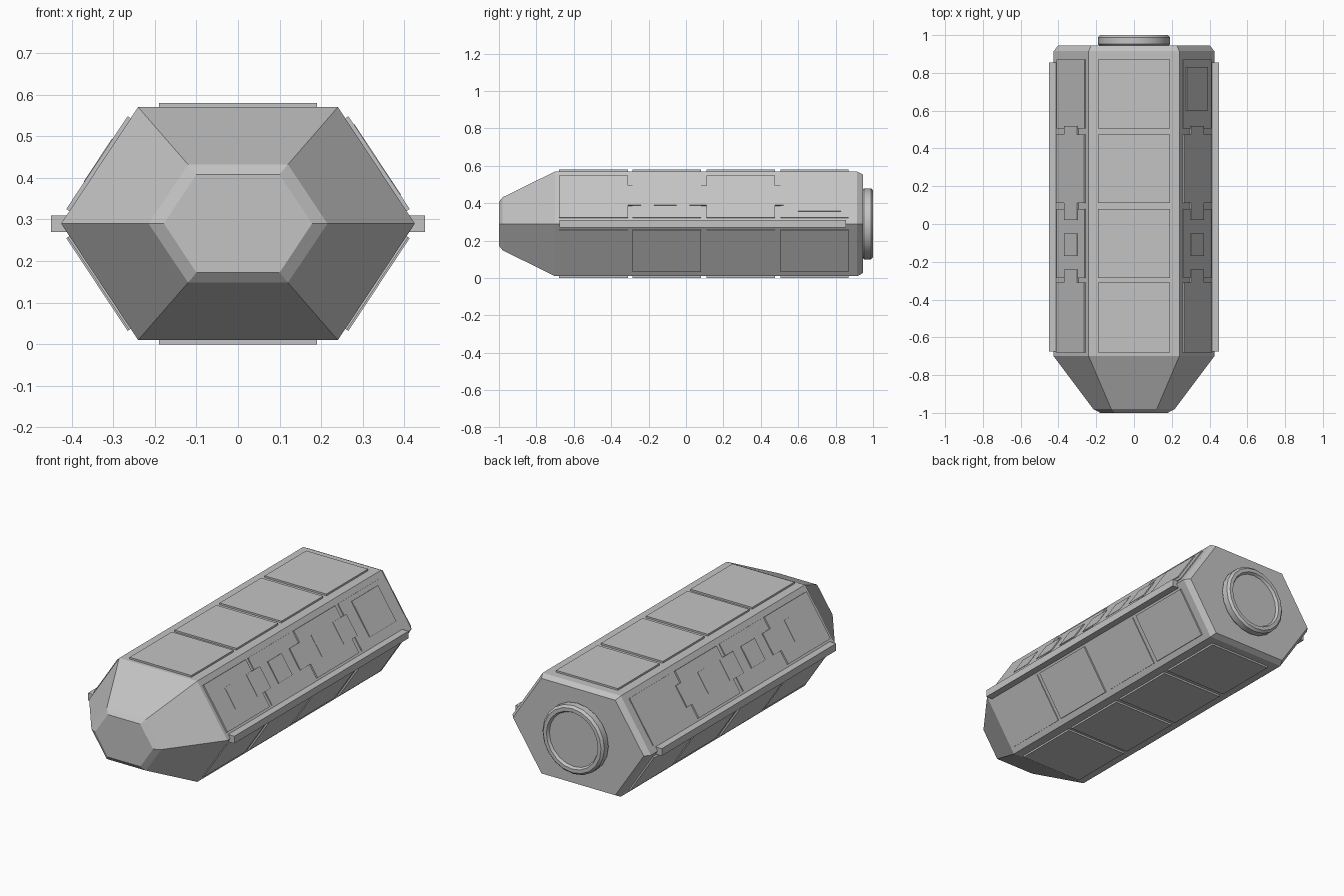
import bpy, bmesh, math
from mathutils import Vector

if "Cube" in bpy.data.objects:
    bpy.data.objects.remove(bpy.data.objects["Cube"])

grey = bpy.data.materials.new("hull grey")
grey.diffuse_color = (0.55, 0.55, 0.55, 1)
grey.use_nodes = True
grey.node_tree.nodes["Principled BSDF"].inputs["Base Color"].default_value = grey.diffuse_color
MID = 0.29  # height of the hull axis


def finish(name, bm):
    bmesh.ops.recalc_face_normals(bm, faces=bm.faces[:])
    me = bpy.data.meshes.new(name)
    bm.to_mesh(me)
    bm.free()
    me.materials.append(grey)
    ob = bpy.data.objects.new(name, me)
    bpy.context.collection.objects.link(ob)
    return ob


def skin(name, rings):
    """Join a row of equal rings and cap both ends."""
    bm = bmesh.new()
    rows = [[bm.verts.new(p) for p in ring] for ring in rings]
    n = len(rows[0])
    for a, b in zip(rows, rows[1:]):
        for i in range(n):
            j = (i + 1) % n
            bm.faces.new((a[i], a[j], b[j], b[i]))
    bm.faces.new(rows[0])
    bm.faces.new(rows[-1])
    return finish(name, bm)


def hexagon(y, wide, narrow, half_h):
    return [(wide, y, MID), (narrow, y, MID + half_h), (-narrow, y, MID + half_h),
            (-wide, y, MID), (-narrow, y, MID - half_h), (narrow, y, MID - half_h)]


def box(bm, centre, axes, low, high):
    """Box along three axes, from low to high in each."""
    v = {}
    for i in (0, 1):
        for j in (0, 1):
            for k in (0, 1):
                pick = [(low, high)[s][a] for a, s in enumerate((i, j, k))]
                v[i, j, k] = bm.verts.new(centre + sum((ax * p for ax, p in zip(axes, pick)), Vector()))
    for a in range(3):
        for s in (0, 1):
            loop = []
            for p, q in ((0, 0), (1, 0), (1, 1), (0, 1)):
                key = [p, q]
                key.insert(a, s)
                loop.append(v[tuple(key)])
            bm.faces.new(loop)


# Hull: blunt nose, long hexagonal body, chamfered stern
skin("hull", [
    hexagon(-1.0, 0.178, 0.10, 0.118),
    hexagon(-0.98, 0.215, 0.12, 0.142),
    hexagon(-0.70, 0.425, 0.24, 0.28),
    hexagon(0.915, 0.425, 0.24, 0.28),
    hexagon(0.945, 0.402, 0.227, 0.264),
])

# Stern docking collar with a recessed disc
profile = [(0.94, 0.178), (0.952, 0.19), (0.988, 0.19), (1.0, 0.178), (1.0, 0.158), (0.985, 0.15)]
SIDES = 20
collar = skin("docking_collar", [
    [(r * math.cos(math.tau * i / SIDES), y, MID + r * math.sin(math.tau * i / SIDES))
     for i in range(SIDES)] for y, r in profile])
bpy.context.view_layer.objects.active = collar
collar.select_set(True)
bpy.ops.object.shade_smooth_by_angle(angle=math.radians(25))
collar.select_set(False)

Y = Vector((0, 1, 0))
SPANS = [(-0.68, -0.31), (-0.285, 0.08), (0.11, 0.475), (0.505, 0.87)]


def sloped(bm, side, up, z0, z1, y0, y1, height):
    """Plate lying on one of the four sloping hull faces."""
    t = Vector((-side * 0.185, 0, up * 0.28)).normalized()
    n = Vector((side * 0.28, 0, up * 0.185)).normalized()
    stretch = math.hypot(0.185, 0.28) / 0.28
    mid = (z0 + z1) / 2
    c = Vector((side * (0.425 - 0.185 * abs(mid - MID) / 0.28), 0, mid))
    half = (z1 - z0) / 2 * stretch
    box(bm, c, (t, Y, n), (-half, y0, -0.004), (half, y1, height))


# Flat plating on the roof and belly
for name, up in (("roof_panels", 1), ("belly_panels", -1)):
    bm = bmesh.new()
    for y0, y1 in SPANS:
        box(bm, Vector((0, 0, MID + up * 0.28)), (Vector((1, 0, 0)), Y, Vector((0, 0, up))),
            (-0.19, y0, -0.004), (0.19, y1, 0.01))
    finish(name, bm)

for word, side in (("right", 1), ("left", -1)):
    # Side plating, alternately thick and thin
    for level, up, z0, z1 in (("upper", 1, 0.32, 0.543), ("lower", -1, 0.037, 0.26)):
        bm = bmesh.new()
        for i, (y0, y1) in enumerate(SPANS):
            thick = (i % 2 == 0) == (up > 0)
            sloped(bm, side, up, z0, z1, y0, y1, 0.009 if thick else 0.005)
        finish(f"{level}_{word}_panels", bm)

    # Row of window plates
    bm = bmesh.new()
    for i in range(6):
        y = -0.49 + 0.19 * i
        sloped(bm, side, 1, 0.385, 0.488, y - 0.06, y + 0.06, 0.0105)
    finish(f"{word}_windows", bm)

    # Edge rail
    bm = bmesh.new()
    box(bm, Vector((side * 0.43, 0, MID)), (Vector((1, 0, 0)), Y, Vector((0, 0, 1))),
        (-0.02, -0.675, -0.02), (0.02, 0.855, 0.02))
    finish(f"{word}_rail", bm)

# Hatch on the right side only
bm = bmesh.new()
sloped(bm, 1, 1, 0.353, 0.523, 0.60, 0.83, 0.0105)
finish("hatch", bm)
